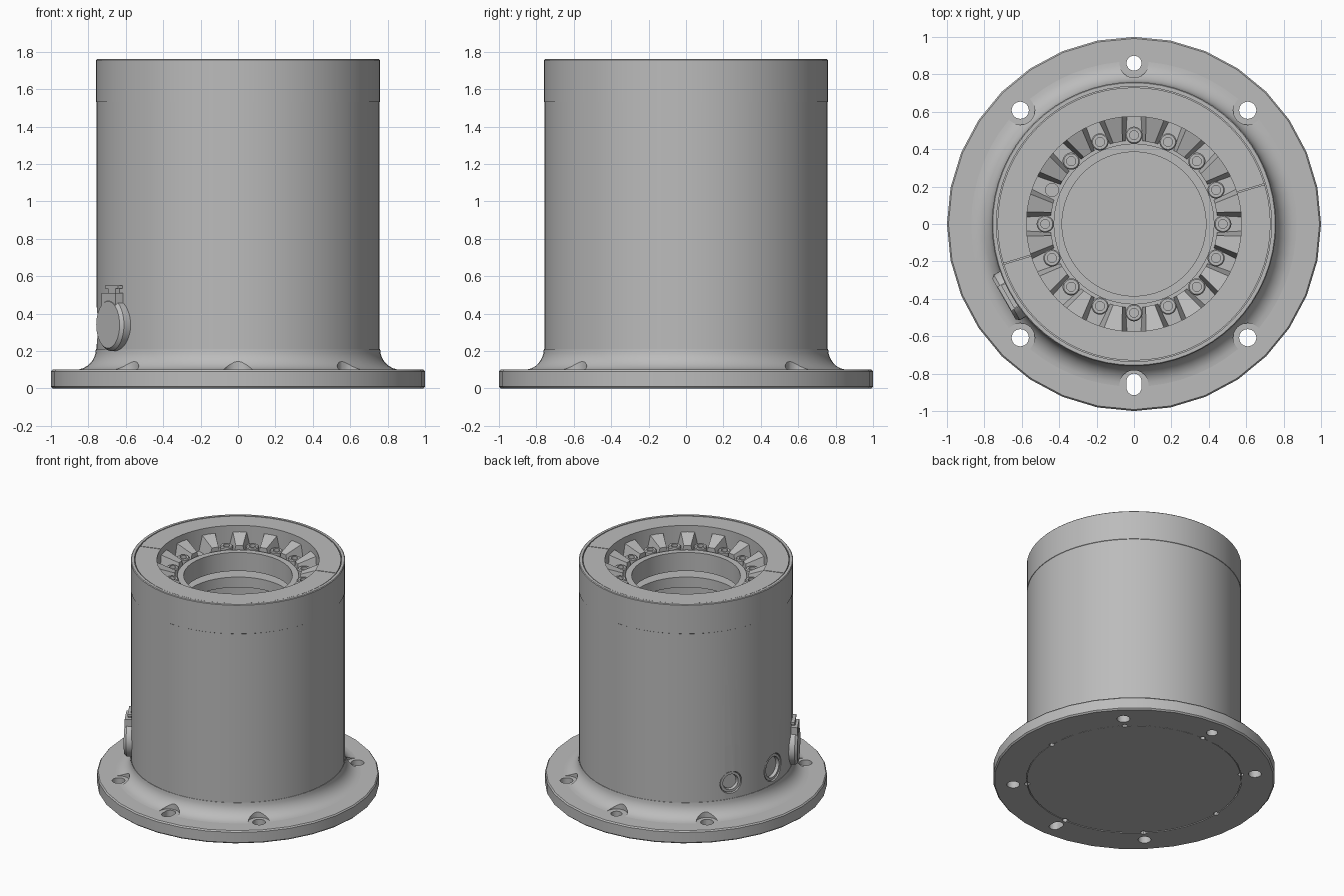
import bpy, bmesh, math
from mathutils import Matrix, Vector

old = bpy.data.objects.get("Cube")
if old:
    bpy.data.objects.remove(old, do_unlink=True)

grey = bpy.data.materials.new("housing grey")
grey.use_nodes = True
GREY = (0.5, 0.5, 0.5, 1)
grey.diffuse_color = GREY
grey.node_tree.nodes["Principled BSDF"].inputs["Base Color"].default_value = GREY


def shade(mesh):
    mesh.shade_smooth()
    mesh.set_sharp_from_angle(angle=math.radians(30))


def finish(name, bm):
    bmesh.ops.recalc_face_normals(bm, faces=bm.faces)
    mesh = bpy.data.meshes.new(name)
    bm.to_mesh(mesh)
    bm.free()
    mesh.materials.append(grey)
    shade(mesh)
    ob = bpy.data.objects.new(name, mesh)
    bpy.context.collection.objects.link(ob)
    return ob


def add_lathe(bm, profile, segs=64, place=Matrix()):
    """Spin a closed (radius, height) profile around the local z axis."""
    rings = []
    for i in range(segs):
        a = math.tau * i / segs
        rings.append([bm.verts.new(place @ Vector((r * math.cos(a), r * math.sin(a), z)))
                      for r, z in profile])
    n = len(profile)
    for i in range(segs):
        p, q = rings[i], rings[(i + 1) % segs]
        for j in range(n):
            k = (j + 1) % n
            if profile[j][0] > 0 or profile[k][0] > 0:
                bm.faces.new((p[j], q[j], q[k], p[k]))
    bmesh.ops.remove_doubles(bm, verts=bm.verts, dist=1e-5)


def lathe(name, profile, segs=64, place=Matrix()):
    bm = bmesh.new()
    add_lathe(bm, profile, segs, place)
    return finish(name, bm)


def rod(radius, low, high):
    return [(0, low), (radius, low), (radius, high), (0, high)]


def ring(inner, outer, low, high):
    return [(inner, low), (outer, low), (outer, high), (inner, high)]


def add_box(bm, size, place):
    bmesh.ops.create_cube(bm, size=1, matrix=place @ Matrix.Diagonal((*size, 1)))


def polar(deg, r=0, z=0):
    return Matrix.Rotation(math.radians(deg), 4, 'Z') @ Matrix.Translation((r, 0, z))


def outward(deg, z):
    """Local z points radially out of the wall."""
    return polar(deg, 0, z) @ Matrix.Rotation(math.pi / 2, 4, 'Y')


def cut(targets, bm):
    cutter = finish("cutter", bm)
    cutter.hide_render = True
    for ob in targets:
        mod = ob.modifiers.new("cut", 'BOOLEAN')
        mod.operation = 'DIFFERENCE'
        mod.solver = 'EXACT'
        mod.object = cutter
        graph = bpy.context.evaluated_depsgraph_get()
        mesh = bpy.data.meshes.new_from_object(ob.evaluated_get(graph))
        ob.modifiers.clear()
        ob.data = mesh
        shade(mesh)
    bpy.data.objects.remove(cutter, do_unlink=True)


# Mounting flange, bottom plate and filleted collar
flange = lathe("mounting_flange", [(0.765, 0), (0.99, 0), (1, 0.01), (1, 0.09), (0.992, 0.1),
                                   (0.7, 0.1), (0.7, 0.05), (0.765, 0.05)], 32)
plate = lathe("bottom_plate", rod(0.758, 0.002, 0.07))
arc = [(0.87 - 0.11 * math.sin(t * math.pi / 16), 0.21 - 0.11 * math.cos(t * math.pi / 16))
       for t in range(9)]
collar = lathe("fillet_collar", [(0.7, 0.098), (0.87, 0.098)] + arc + [(0.7, 0.21)])

# Flange bolt holes, one of them a slot
holes = bmesh.new()
spots = bmesh.new()
for deg in (45, 90, 135, 225, 270, 315):
    add_lathe(holes, rod(0.046 if deg % 90 else 0.04, -0.1, 0.3), 24, polar(deg, 0.86))
    add_lathe(spots, rod(0.078, 0.05, 0.4), 24, polar(deg, 0.86))
cut([flange], holes)
cut([collar], spots)
slot = bmesh.new()
for r in (0.84, 0.875):
    add_lathe(slot, rod(0.04, -0.1, 0.3), 24, polar(270, r))
cut([flange], slot)

# Small screw holes around the bottom plate
screws = bmesh.new()
for i in range(8):
    add_lathe(screws, rod(0.02, -0.1, 0.03), 12, polar(45 * i, 0.76))
cut([flange, plate], screws)

# Cylindrical housing with a slightly relieved middle
housing = lathe("housing_wall", [(0.62, 0.1), (0.757, 0.1), (0.757, 1.53), (0.76, 1.532),
                                 (0.76, 1.755), (0.755, 1.76), (0.735, 1.76), (0.735, 1.6),
                                 (0.62, 1.6)])

# Cable ports: recess, sleeve and inner plug
PORTS = ((150, 0.085), (180, 0.105))
recess = bmesh.new()
for deg, r in PORTS:
    add_lathe(recess, rod(r, 0.69, 0.9), 32, outward(deg, 0.335))
cut([housing], recess)
for deg, r in PORTS:
    bm = bmesh.new()
    add_lathe(bm, ring(r - 0.025, r - 0.006, 0.68, 0.748), 32, outward(deg, 0.335))
    add_lathe(bm, rod(r - 0.03, 0.68, 0.725), 32, outward(deg, 0.335))
    finish("cable_port", bm)

# Round cover with a latch tab
bm = bmesh.new()
add_lathe(bm, [(0, 0.7), (0.14, 0.7), (0.14, 0.785), (0.125, 0.803), (0, 0.803)],
          40, outward(210, 0.34))
finish("port_cover", bm)
bm = bmesh.new()
add_box(bm, (0.09, 0.15, 0.11), polar(210, 0.755, 0.455))
add_box(bm, (0.05, 0.08, 0.06), polar(210, 0.755, 0.52))
add_box(bm, (0.05, 0.14, 0.016), polar(210, 0.755, 0.541))
finish("cover_latch", bm)

# Split ring on the top
top_ring = lathe("top_ring", ring(0.575, 0.73, 1.56, 1.758))
split = bmesh.new()
for deg in (17, 197):
    add_box(split, (0.3, 0.006, 0.1), polar(deg, 0.65, 1.76))
cut([top_ring], split)

# Bolt seat with its raised inner lip, and a lower inner ring
seat = lathe("bolt_seat", [(0.385, 1.49), (0.6, 1.49), (0.6, 1.59), (0.43, 1.59),
                           (0.43, 1.635), (0.385, 1.635)])
lathe("lower_inner_ring", ring(0.39, 0.63, 1.36, 1.44))
EMPTY = 7
hole = bmesh.new()
add_lathe(hole, rod(0.035, 1.4, 1.7), 20, polar(22.5 * EMPTY, 0.475))
cut([seat], hole)

# Socket bolts in every seat but one, with wedge teeth between them
bolts = bmesh.new()
teeth = bmesh.new()
for i in range(16):
    if i != EMPTY:
        at = polar(22.5 * i, 0.475)
        add_lathe(bolts, [(0, 1.55), (0.046, 1.55), (0.046, 1.645), (0.04, 1.652),
                          (0.024, 1.652), (0.024, 1.63), (0, 1.63)], 20, at)
    corners = []
    for r, low_half, top_half, top in ((0.445, 0.045, 0.025, 1.66), (0.58, 0.08, 0.05, 1.71)):
        for side in (-1, 1):
            for half, z in ((low_half, 1.58), (top_half, top)):
                corners.append(teeth.verts.new(
                    polar(22.5 * i + 11.25) @ Vector((r, side * half, z))))
    bmesh.ops.convex_hull(teeth, input=corners)
finish("seat_bolts", bolts)
finish("seat_teeth", teeth)
